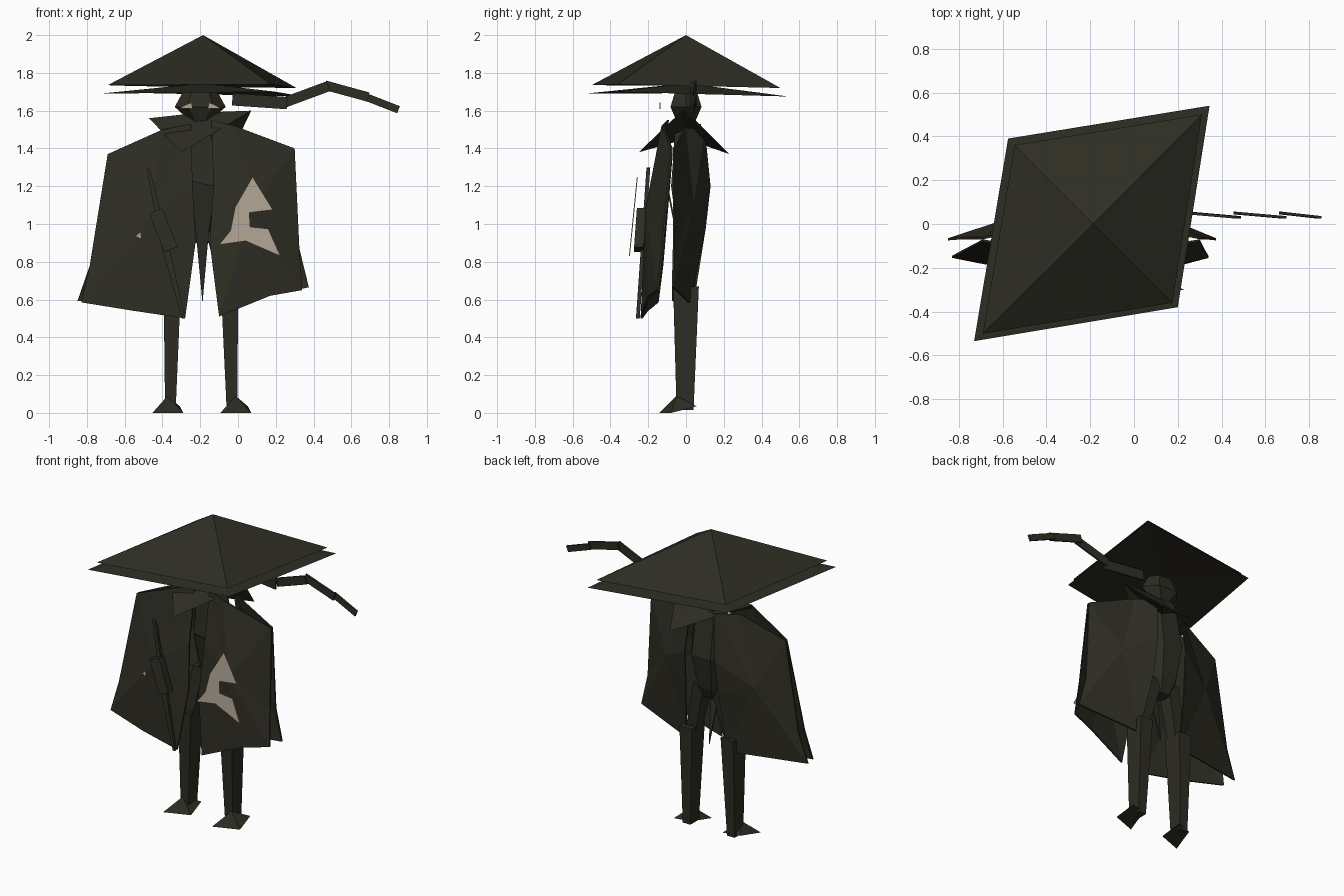
import bpy, bmesh, math
from mathutils import Vector

old = bpy.data.objects.get("Cube")
if old:
    bpy.data.objects.remove(old, do_unlink=True)


def material(name, colour):
    mat = bpy.data.materials.new(name)
    mat.use_nodes = True
    rgba = (*colour, 1)
    mat.diffuse_color = rgba
    shader = mat.node_tree.nodes["Principled BSDF"]
    shader.inputs["Base Color"].default_value = rgba
    shader.inputs["Roughness"].default_value = 0.9
    return mat


DARK = material("dark olive", (0.027, 0.026, 0.017))
PALE = material("pale tan", (0.42, 0.36, 0.28))


def finish(name, bm, mat):
    bmesh.ops.recalc_face_normals(bm, faces=bm.faces)
    mesh = bpy.data.meshes.new(name)
    bm.to_mesh(mesh)
    bm.free()
    mesh.materials.append(mat)
    obj = bpy.data.objects.new(name, mesh)
    bpy.context.collection.objects.link(obj)
    return obj


def cap(bm, ring, peak=None):
    """Close a ring with one face, or with a fan to a peak point."""
    if peak is None:
        bm.faces.new(ring)
        return
    tip = bm.verts.new(peak)
    for a, b in zip(ring, ring[1:] + ring[:1]):
        bm.faces.new((a, b, tip))


def loft(name, rings, mat=DARK, start=None, end=None):
    """Skin through rings of equal size and close both ends."""
    bm = bmesh.new()
    loops = [[bm.verts.new(p) for p in ring] for ring in rings]
    for low, high in zip(loops, loops[1:]):
        for i in range(len(low)):
            j = (i + 1) % len(low)
            bm.faces.new((low[i], low[j], high[j], high[i]))
    cap(bm, loops[0], start)
    if len(loops) > 1 or end is not None:
        cap(bm, loops[-1], end)
    return finish(name, bm, mat)


def oval(x, y, z, rx, ry, sides=6, turn=0.0):
    step = math.tau / sides
    return [(x + rx * math.cos(turn + i * step), y + ry * math.sin(turn + i * step), z)
            for i in range(sides)]


def box_ring(x, y, z, half_x, half_y):
    root = math.sqrt(2)
    return oval(x, y, z, half_x * root, half_y * root, 4, math.pi / 4)


def plate(name, outline, depth, mat, thick=0.006):
    """Thin upright plate; depth gives y from height."""
    front = [(x, depth(z), z) for x, z in outline]
    back = [(x, y + thick, z) for x, y, z in front]
    return loft(name, [front, back], mat)


def cloth(name, outline, crest, thick=0.01):
    """Thin sheet of cloth fanned from its crest point."""
    shift = [[(x, y + d, z) for x, y, z in outline + [crest]] for d in (0, thick)]
    return loft(name, [s[:-1] for s in shift], DARK, shift[0][-1], shift[1][-1])


def bar(name, p, q, height, thick, mat=DARK):
    """Flat strip between two points."""
    p, q = Vector(p), Vector(q)
    side = Vector((0, thick / 2, 0))
    up = (q - p).cross(side).normalized() * height / 2
    return loft(name, [[c + side + up, c - side + up, c - side - up, c + side - up]
                       for c in (p, q)], mat)


# Hat: a steep skewed pyramid above a shallow, wider brim
crown = [(-0.69, -0.5, 1.735), (0.175, -0.36, 1.74), (0.31, 0.5, 1.72), (-0.545, 0.36, 1.73)]
brim = [(-0.73, -0.535, 1.69), (0.2, -0.38, 1.7), (0.345, 0.54, 1.675), (-0.575, 0.39, 1.695)]
loft("hat_crown", [crown], start=(-0.185, 0, 2), end=(-0.185, 0, 1.76))
loft("hat_brim", [brim], start=(-0.185, 0, 1.745), end=(-0.185, 0, 1.71))

# Head, neck and eyes
cx = -0.2
loft("head", [oval(cx, 0, 1.53, 0.05, 0.05), oval(cx, 0, 1.57, 0.08, 0.07),
              oval(cx, 0, 1.62, 0.135, 0.095), oval(cx, 0, 1.72, 0.08, 0.06)])
loft("neck", [oval(cx, 0, 1.42, 0.07, 0.06), oval(cx, 0, 1.56, 0.06, 0.05)])
for side in (-1, 1):
    eye = [(cx + side * 0.04, 1.61), (cx + side * 0.045, 1.642),
           (cx + side * 0.075, 1.632), (cx + side * 0.11, 1.612)]
    plate("eye", eye, lambda z: -0.14, PALE, 0.005)

# Neckerchief with four pointed corners
kerchief = [(-0.3, -0.25, 1.38), (0.07, -0.02, 1.6), (-0.04, 0.23, 1.37), (-0.47, -0.03, 1.56)]
loft("neckerchief", [kerchief], start=(cx, 0.01, 1.59), end=(cx, 0, 1.45))

# Scarf tail blown to the side in overlapping strips
tail = [((-0.03, 1.66), (0.26, 1.64), 0.065), ((0.25, 1.645), (0.48, 1.73), 0.055),
        ((0.46, 1.735), (0.69, 1.672), 0.05), ((0.67, 1.675), (0.85, 1.605), 0.04)]
for a, b, width in tail:
    bar("scarf_tail", (a[0], 0.05, a[1]), (b[0], 0.03, b[1]), width, 0.012)

# Torso with a deep chest, narrowing to the hips
loft("torso", [oval(cx, 0.01, 0.9, 0.06, 0.05), oval(cx, 0.02, 0.98, 0.1, 0.08),
               oval(cx, 0.025, 1.2, 0.14, 0.12), oval(cx, 0.015, 1.42, 0.13, 0.09),
               oval(cx, 0.01, 1.53, 0.09, 0.08)])

# Hanging tabard between the cloak halves
plate("tabard", [(-0.25, 1.23), (-0.12, 1.2), (-0.155, 0.95), (-0.188, 0.58), (-0.22, 0.92)],
      lambda z: 0.02 - 0.2 * (z - 0.58), DARK, 0.009)

# Cloak fronts: domed sheets hanging forward, open at the sides
cloth("left_cloak_front",
      [(-0.14, -0.1, 1.55), (-0.02, -0.13, 1.52), (0.3, -0.08, 1.4), (0.325, -0.13, 0.87),
       (0.34, -0.155, 0.65), (0.17, -0.2, 0.62), (-0.1, -0.24, 0.51),
       (-0.15, -0.2, 0.9), (-0.13, -0.17, 1.2)], (0.07, -0.215, 1.08))
cloth("right_cloak_front",
      [(-0.25, -0.1, 1.53), (-0.4, -0.13, 1.5), (-0.69, -0.08, 1.37), (-0.785, -0.13, 0.78),
       (-0.83, -0.155, 0.585), (-0.55, -0.21, 0.54), (-0.28, -0.24, 0.5),
       (-0.225, -0.2, 0.9), (-0.24, -0.17, 1.2)], (-0.47, -0.215, 1.02))

# Cloak backs: sheets wrapping from the outer edge round to the spine
cloth("left_cloak_back",
      [(-0.1, 0.09, 1.5), (0, -0.01, 1.51), (0.3, -0.07, 1.4), (0.325, -0.07, 0.87),
       (0.375, -0.075, 0.665), (-0.02, 0.015, 0.58), (-0.07, 0.095, 0.98),
       (-0.08, 0.12, 1.2)], (0.12, 0.03, 1.1))
cloth("right_cloak_back",
      [(-0.28, 0.09, 1.5), (-0.4, -0.01, 1.49), (-0.69, -0.07, 1.37), (-0.785, -0.07, 0.78),
       (-0.85, -0.075, 0.592), (-0.33, 0.03, 0.575), (-0.31, 0.095, 0.98),
       (-0.3, 0.12, 1.2)], (-0.53, 0.03, 1.05))

# Painted emblem and small fleck on the cloak
emblem = [(0.077, 1.25), (0.185, 1.075), (0.06, 1.06), (0.065, 0.985), (0.16, 0.975),
          (0.225, 0.83), (0.04, 0.91), (-0.1, 0.89), (-0.04, 0.965), (-0.015, 1.09)]
plate("cloak_emblem", emblem, lambda z: 0.1 * z - 0.385, PALE, 0.005)
plate("cloak_fleck", [(-0.545, 0.935), (-0.515, 0.96), (-0.51, 0.92)],
      lambda z: -0.235, PALE, 0.005)

# Slung sword with a thick grip
plate("sword_blade", [(-0.485, 1.3), (-0.465, 1.29), (-0.36, 0.86), (-0.28, 0.5),
                      (-0.295, 0.5), (-0.4, 0.86)], lambda z: 0.07 * z - 0.3, DARK, 0.02)
bar("sword_grip", (-0.435, -0.235, 1.07), (-0.355, -0.25, 0.865), 0.075, 0.05)

# Legs: slim thigh, tapered square boot and wedge foot on each side
for name, knee, ankle, hip, toe in (("right", -0.348, -0.358, -0.265, -0.358),
                                    ("left", -0.045, -0.032, -0.135, 0.002)):
    loft(name + "_thigh", [box_ring(knee, -0.01, 0.6, 0.035, 0.035),
                           box_ring(hip, 0.01, 0.98, 0.04, 0.05)])
    loft(name + "_boot", [box_ring(ankle, -0.005, 0.015, 0.028, 0.045),
                          box_ring(knee, 0, 0.67, 0.046, 0.068)])
    sole = [(toe + dx, dy, z) for dx, dy, z in
            ((-0.095, -0.14, 0), (0.068, -0.08, 0), (0.05, 0.055, 0.035), (-0.055, 0.025, 0.03))]
    loft(name + "_foot", [sole], start=(toe - 0.015, -0.05, 0.09),
         end=(toe, -0.04, 0.01))
